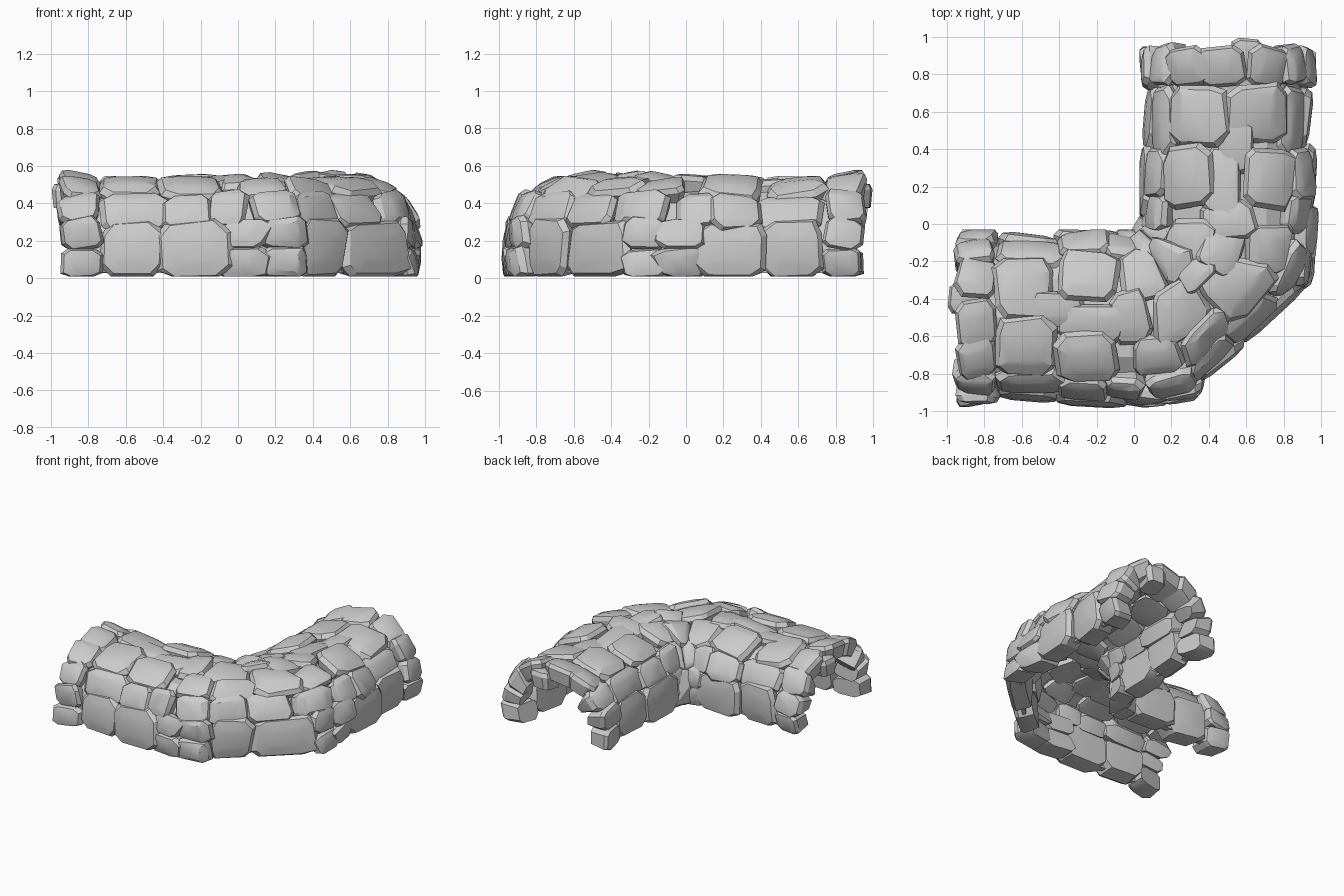
import bpy
import bmesh
import math
import random
from mathutils import Vector

cube = bpy.data.objects.get("Cube")
if cube:
    bpy.data.objects.remove(cube, do_unlink=True)

RADIUS = 0.47                      # centreline radius of the bend
START = 0.03                       # path position where the bend begins
END = START + RADIUS * math.pi / 2
CHORD = math.radians(27)           # half angle of the flattened middle of the bend
ARCH = [(0, 0.53), (0.22, 0.505), (0.36, 0.42), (0.43, 0.3), (0.45, 0.15), (0.44, 0.0)]


def arch_point(a):
    """Point on the arch, a = signed length from the crown down one side."""
    left = abs(a)
    for i in range(len(ARCH) - 1):
        p, q = Vector(ARCH[i]), Vector(ARCH[i + 1])
        length = (q - p).length
        if left <= length or i == len(ARCH) - 2:
            w, z = p.lerp(q, left / length)
            return Vector((math.copysign(w, a), z))
        left -= length


def place(t, a, d):
    """World position from path position, arch position and outward offset."""
    tangent = arch_point(a + 0.08) - arch_point(a - 0.08)
    w, z = arch_point(a) + Vector((-tangent.y, tangent.x)).normalized() * d
    phi = min(max((t - START) / RADIUS, 0), math.pi / 2)
    off_axis = min(abs(phi - math.pi / 4), CHORD)
    r = max(RADIUS + w, 0.0) * math.cos(CHORD) / math.cos(off_axis)
    x = START + r * math.sin(phi) + min(t - START, 0)
    y = -START - r * math.cos(phi) + max(t - END, 0)
    return Vector((x, y, max(z, 0.01)))


def add_stone(bm, seed, mirror, t, a, ht, ha, lift=0.0):
    """Irregular chamfered block with a domed face, as a convex hull."""
    rng = random.Random(seed)
    turn = rng.uniform(-.14, .14)
    outline = []
    for u, v in ((1, .62), (.66, 1), (-.66, 1), (-1, .62), (-1, -.62), (-.66, -1), (.66, -1), (1, -.62)):
        u, v = u - turn * v, v + turn * u
        outline.append((u * rng.uniform(.94, 1.2), v * rng.uniform(.94, 1.2)))
    lift += rng.uniform(-.01, .01)
    tilt_u, tilt_v = rng.uniform(-.022, .022), rng.uniform(-.022, .022)
    back = -.11 if abs(a) < .3 else -.135
    verts = []
    for scale, d in ((.5, .026), (.85, .016), (1, -.014), (.9, back)):
        for u, v in outline:
            u, v = u * scale, v * scale
            pos, across = t + u * ht, a + v * ha
            if mirror:
                pos, across = START + END - pos, -across
            verts.append(bm.verts.new(place(pos, across, d + lift + tilt_u * u + tilt_v * v)))
    hull = bmesh.ops.convex_hull(bm, input=verts)
    unused = {g for g in hull["geom_interior"] + hull["geom_unused"] if isinstance(g, bmesh.types.BMVert)}
    bmesh.ops.delete(bm, geom=list(unused), context="VERTS")


def finish(bm, name, angle):
    bmesh.ops.remove_doubles(bm, verts=bm.verts, dist=0.002)
    bmesh.ops.dissolve_limit(bm, angle_limit=math.radians(4), verts=bm.verts, edges=bm.edges)
    bmesh.ops.recalc_face_normals(bm, faces=bm.faces)
    mesh = bpy.data.meshes.new(name)
    bm.to_mesh(mesh)
    bm.free()
    obj = bpy.data.objects.new(name, mesh)
    bpy.context.collection.objects.link(obj)
    bpy.ops.object.select_all(action="DESELECT")
    obj.select_set(True)
    bpy.context.view_layer.objects.active = obj
    if angle:
        bpy.ops.object.shade_smooth_by_angle(angle=math.radians(angle))


# Courses of each straight leg: path position, arch position, half sizes, lift
LEG = {
    "base_stones": [(-.835, .745, .1, .08, -.01), (-.835, .585, .1, .08, -.01),
                    (-.57, .67, .16, .15, -.035), (-.24, .68, .19, .15, .01),
                    (0, .745, .1, .08), (0, .585, .1, .08)],
    "shoulder_stones": [(-.85, .41, .1, .1, -.01), (-.55, .44, .18, .12, -.03),
                        (-.27, .46, .12, .1, .005), (-.06, .44, .1, .1, -.005)],
    "crown_stones": [(-.84, .23, .1, .12, -.005), (-.585, .175, .155, .165, .0),
                     (-.25, .23, .155, .14, .012)],
}
CROWN_LINE = [(-.84, .04, .1, .12), (-.9, -.11, .09, .08, -.035), (-.42, -.04, .15, .09, -.025),
              (-.22, .03, .18, .1, -.02), (-.02, .0, .09, .14, -.005)]

# Courses of the bend; positive arch positions lie on the outer curve
BEND = {
    "base_stones": [(.145, .745, .065, .08), (.145, .585, .065, .08), (.285, .67, .085, .15),
                    (.5, .67, .125, .15), (.67, .745, .06, .08), (.67, .585, .06, .08),
                    (.4, -.68, .4, .16)],
    "shoulder_stones": [(.13, .43, .07, .1), (.27, .44, .08, .11), (.45, .43, .1, .11),
                        (.64, .44, .09, .1), (.2, -.43, .2, .12), (.6, -.43, .2, .12)],
    "crown_stones": [(.24, .05, .14, .16), (.51, .17, .12, .16), (.1, -.22, .16, .15),
                     (.4, -.24, .17, .14), (.66, -.2, .15, .15), (.09, .23, .09, .11),
                     (.3, .28, .1, .1), (.7, .24, .09, .12), (.65, .0, .12, .12),
                     (.45, -.05, .12, .08)],
}

seed = 11
for course in LEG:
    bm = bmesh.new()
    layout = [(t, side * a, *rest) for t, a, *rest in LEG[course] for side in (1, -1)]
    if course == "crown_stones":
        layout += CROWN_LINE
    for stone in layout:
        seed += 1
        for mirror in (False, True):
            add_stone(bm, seed, mirror, *stone)
    for stone in BEND[course]:
        seed += 1
        add_stone(bm, seed, False, *stone)
    finish(bm, course, 24)

# Thin rough lining that closes the gaps between stones
rng = random.Random(5)
bm = bmesh.new()
COLS, ROWS = 24, 14
first, last = -.86, START + END + .86
layers = []
for depth in (-.05, -.085):
    layers.append([[bm.verts.new(place(first + (last - first) * i / COLS, -.8 + 1.6 * j / ROWS,
                                       depth + rng.uniform(-.012, .012)))
                    for j in range(ROWS + 1)] for i in range(COLS + 1)])
outer, inner = layers
for i in range(COLS):
    for j in range(ROWS):
        for grid in layers:
            bm.faces.new((grid[i][j], grid[i + 1][j], grid[i + 1][j + 1], grid[i][j + 1]))
    for j in (0, ROWS):
        bm.faces.new((outer[i][j], outer[i + 1][j], inner[i + 1][j], inner[i][j]))
for i in (0, COLS):
    for j in range(ROWS):
        bm.faces.new((outer[i][j], outer[i][j + 1], inner[i][j + 1], inner[i][j]))
finish(bm, "inner_lining", 0)
